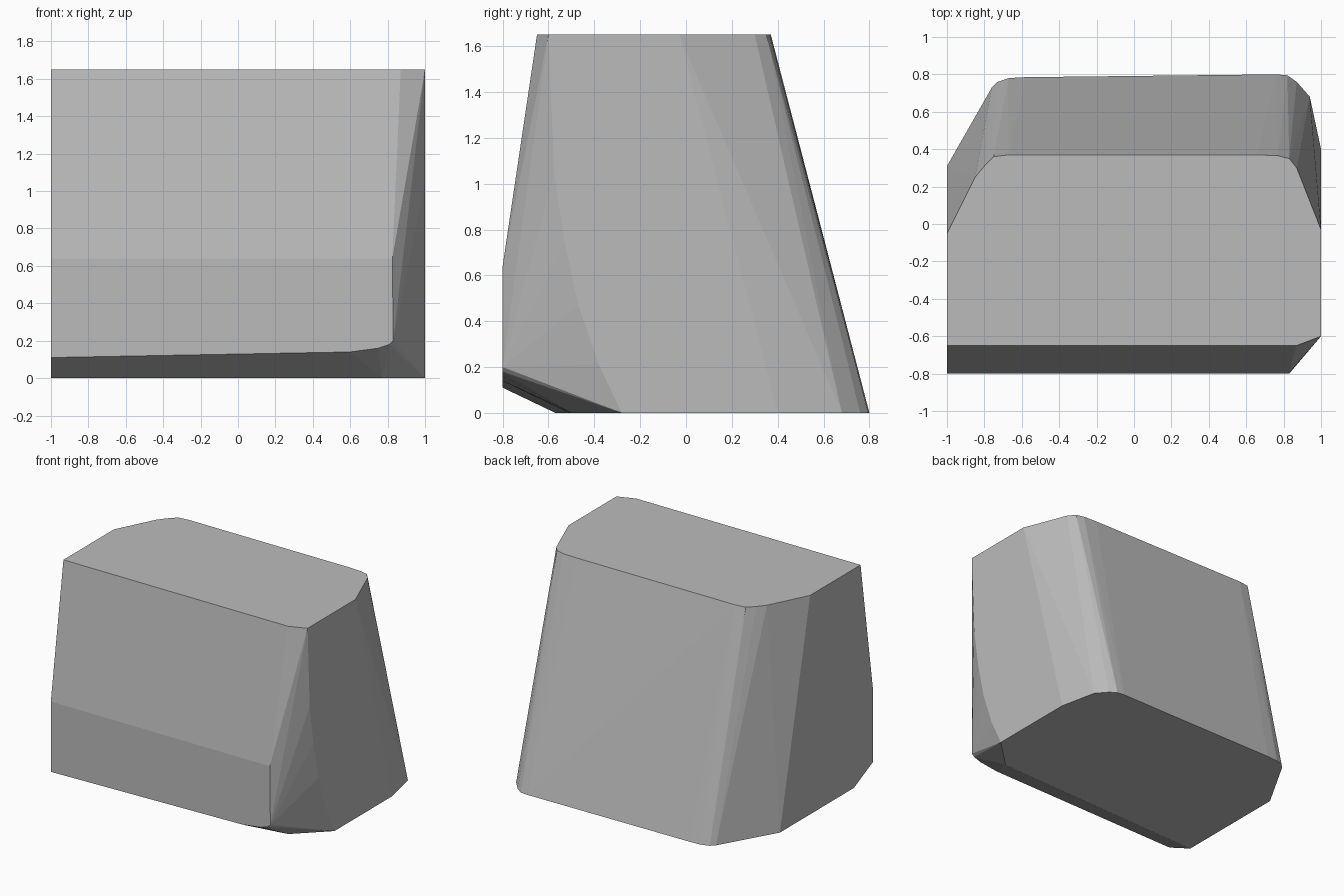
import bpy, bmesh, math

cube = bpy.data.objects.get("Cube")
if cube:
    bpy.data.objects.remove(cube, do_unlink=True)

HEIGHT = 1.65

# One stone-grey material
grey = bpy.data.materials.new("plain_grey")
grey.use_nodes = True
colour = (0.5, 0.5, 0.5, 1)
grey.diffuse_color = colour
grey.node_tree.nodes["Principled BSDF"].inputs["Base Color"].default_value = colour

# Outline of the flat top
top = [(-1, -.65), (.87, -.65), (1, -.6), (1, -.03), (.87, .3), (.83, .35),
       (.77, .365), (.66, .37), (-.67, .37), (-.75, .36), (-.8, .31),
       (-.85, .25), (-1, -.05)]

# Outline of the flat underside
base = [(-1, -.57), (.6, -.51), (.77, -.5), (1, -.28), (1, .4), (.94, .68),
        (.87, .76), (.82, .795), (.76, .8), (-.58, .785), (-.67, .78),
        (-.73, .76), (-.76, .73), (-1, .31)]

# Upright front panel (x, z) at y = -0.8, rounded at its lower corner
front = [(-1, .64), (.825, .64), (.83, .2), (.81, .18), (.75, .16),
         (.6, .14), (-1, .11)]

# Bowed front edge of the +x side (y, z)
side = [(-.575, 1.05), (-.53, .75), (-.47, .47), (-.38, .21)]

points = [(x, y, HEIGHT) for x, y in top]
points += [(x, y, 0) for x, y in base]
points += [(x, -.8, z) for x, z in front]
points += [(1, y, z) for y, z in side]

# Skin the outlines into one faceted block
bm = bmesh.new()
for p in points:
    bm.verts.new(p)
hull = bmesh.ops.convex_hull(bm, input=bm.verts[:])
loose = [v for v in bm.verts if not v.link_faces]
bmesh.ops.delete(bm, geom=loose, context="VERTS")
bmesh.ops.dissolve_limit(bm, angle_limit=math.radians(.3),
                         verts=bm.verts[:], edges=bm.edges[:])
bmesh.ops.recalc_face_normals(bm, faces=bm.faces[:])

mesh = bpy.data.meshes.new("tapered_block")
bm.to_mesh(mesh)
bm.free()
mesh.materials.append(grey)
block = bpy.data.objects.new("tapered_block", mesh)
bpy.context.collection.objects.link(block)
